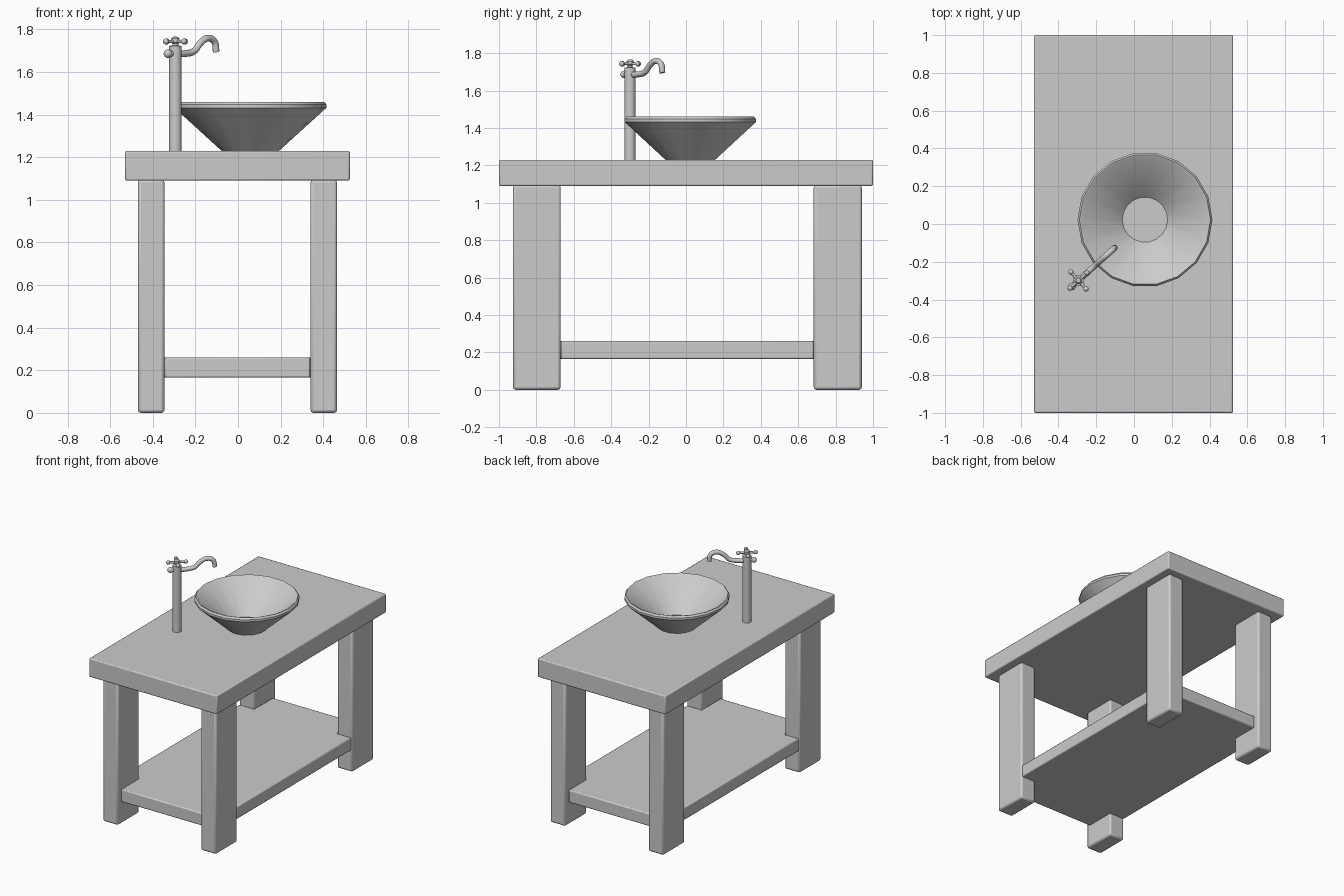
import bpy, bmesh, math
from mathutils import Vector

if "Cube" in bpy.data.objects:
    bpy.data.objects.remove(bpy.data.objects["Cube"])


def finish(obj, angle=40):
    bpy.ops.object.select_all(action='DESELECT')
    bpy.context.view_layer.objects.active = obj
    obj.select_set(True)
    bpy.ops.object.shade_smooth_by_angle(angle=math.radians(angle))
    return obj


def prism(name, outline, z0, z1, bevel):
    bm = bmesh.new()
    face = bm.faces.new([bm.verts.new((x, y, z0)) for x, y in outline])
    ext = bmesh.ops.extrude_face_region(bm, geom=[face])
    verts = [v for v in ext['geom'] if isinstance(v, bmesh.types.BMVert)]
    bmesh.ops.translate(bm, verts=verts, vec=(0, 0, z1 - z0))
    bmesh.ops.recalc_face_normals(bm, faces=bm.faces)
    me = bpy.data.meshes.new(name)
    bm.to_mesh(me)
    bm.free()
    obj = bpy.data.objects.new(name, me)
    bpy.context.collection.objects.link(obj)
    finish(obj)
    mod = obj.modifiers.new("bevel", 'BEVEL')
    mod.width = bevel
    mod.segments = 2
    return obj


def box(name, x0, x1, y0, y1, z0, z1, bevel):
    return prism(name, [(x0, y0), (x1, y0), (x1, y1), (x0, y1)], z0, z1, bevel)


def lathe(name, profile, sides, center):
    bm = bmesh.new()
    vs = [bm.verts.new((r, 0, z)) for r, z in profile]
    es = [bm.edges.new(p) for p in zip(vs, vs[1:])]
    bmesh.ops.spin(bm, geom=vs + es, cent=(0, 0, 0), axis=(0, 0, 1),
                   angle=math.tau, steps=sides, use_duplicate=False)
    bmesh.ops.remove_doubles(bm, verts=bm.verts, dist=1e-4)
    bmesh.ops.recalc_face_normals(bm, faces=bm.faces)
    me = bpy.data.meshes.new(name)
    bm.to_mesh(me)
    bm.free()
    obj = bpy.data.objects.new(name, me)
    obj.location = (center[0], center[1], 0)
    bpy.context.collection.objects.link(obj)
    return finish(obj, 30)


def ball(name, loc, r):
    bpy.ops.mesh.primitive_uv_sphere_add(segments=16, ring_count=10, radius=r, location=loc)
    bpy.context.object.name = name
    return finish(bpy.context.object, 60)


def tube(name, points, r):
    cu = bpy.data.curves.new(name, 'CURVE')
    cu.dimensions = '3D'
    cu.bevel_depth = r
    cu.bevel_resolution = 3
    cu.use_fill_caps = True
    cu.resolution_u = 6
    sp = cu.splines.new('BEZIER')
    sp.bezier_points.add(len(points) - 1)
    for bp, p in zip(sp.bezier_points, points):
        bp.co = p
        bp.handle_left_type = bp.handle_right_type = 'AUTO'
    obj = bpy.data.objects.new(name, cu)
    bpy.context.collection.objects.link(obj)
    return obj


# Table top and legs
box("table_top", -0.53, 0.525, -1, 1, 1.09, 1.23, 0.008)
for side, x0, x1 in (("left", -0.47, -0.345), ("right", 0.34, 0.465)):
    for end, y0, y1 in (("front", -0.925, -0.67), ("back", 0.683, 0.94)):
        box(f"{end}_{side}_leg", x0, x1, y0, y1, 0, 1.095, 0.014)

# Lower shelf, notched around the four legs
xi0, xi1, xo0, xo1 = -0.344, 0.339, -0.465, 0.46
yi0, yi1, yo0, yo1 = -0.669, 0.682, -0.89, 0.9
prism("lower_shelf", [(xi0, yo0), (xi1, yo0), (xi1, yi0), (xo1, yi0),
                      (xo1, yi1), (xi1, yi1), (xi1, yo1), (xi0, yo1),
                      (xi0, yi1), (xo0, yi1), (xo0, yi0), (xi0, yi0)],
      0.165, 0.26, 0.008)

# Faceted bowl
lathe("basin", [(0, 1.23), (0.135, 1.23), (0.357, 1.432), (0.357, 1.447),
                (0.347, 1.46), (0.336, 1.456), (0.12, 1.25), (0, 1.25)],
      18, (0.058, 0.023))

# Tap column with its cross-handle hub
c = Vector((-0.294, -0.299, 0))
fwd = Vector((math.cos(math.radians(42)), math.sin(math.radians(42)), 0))
across = Vector((-fwd.y, fwd.x, 0))
lathe("tap_column", [(0, 1.228), (0.03, 1.228), (0.03, 1.722), (0.014, 1.725),
                     (0.014, 1.733), (0.02, 1.738), (0.02, 1.756), (0.012, 1.765),
                     (0, 1.766)], 24, c)


def at(d, z):
    return c + fwd * d + Vector((0, 0, z))


# Swan-neck spout with rear knob
tube("tap_spout", [at(d, z) for d, z in ((-0.045, 1.686), (0.06, 1.686), (0.12, 1.699),
     (0.157, 1.735), (0.205, 1.758), (0.246, 1.743), (0.258, 1.695))], 0.016)
ball("spout_rear_knob", at(-0.047, 1.686), 0.02)

# Four-armed handle
up = Vector((0, 0, 1.743))
for i, d in enumerate((fwd, across, -fwd, -across)):
    tube(f"handle_arm_{i + 1}", [c + up, c + up + d * 0.058], 0.008)
    ball(f"handle_knob_{i + 1}", c + up + d * 0.06, 0.014)
